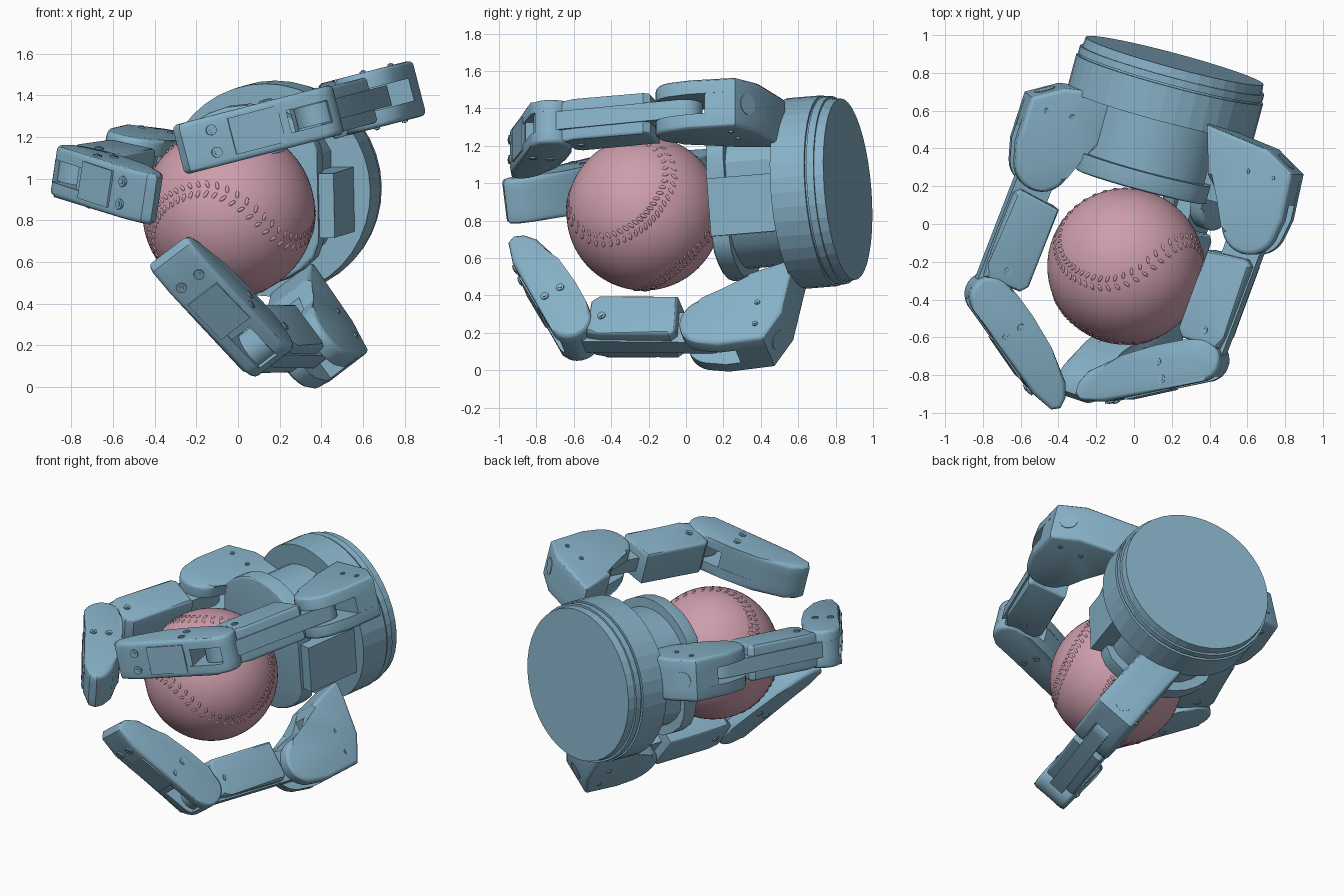
import bpy, bmesh
from math import sin, cos, pi, radians
from mathutils import Vector, Matrix

cube = bpy.data.objects.get("Cube")
if cube:
    bpy.data.objects.remove(cube, do_unlink=True)


def material(name, rgb):
    m = bpy.data.materials.new(name)
    m.use_nodes = True
    m.diffuse_color = (*rgb, 1)
    m.node_tree.nodes["Principled BSDF"].inputs["Base Color"].default_value = (*rgb, 1)
    return m


BLUE = material("steel blue", (0.24, 0.44, 0.57))
PINK = material("dusty pink", (0.61, 0.34, 0.41))


def finish(name, bm, mat, matrix=None, smooth=True):
    if matrix:
        bm.transform(matrix)
    bmesh.ops.recalc_face_normals(bm, faces=bm.faces)
    mesh = bpy.data.meshes.new(name)
    bm.to_mesh(mesh)
    bm.free()
    mesh.materials.append(mat)
    ob = bpy.data.objects.new(name, mesh)
    bpy.context.collection.objects.link(ob)
    if smooth:
        bpy.ops.object.select_all(action='DESELECT')
        ob.select_set(True)
        bpy.context.view_layer.objects.active = ob
        bpy.ops.object.shade_smooth_by_angle(angle=radians(30))
    return ob


def frame(origin, x, z):
    z = z.normalized()
    x = (x - z * x.dot(z)).normalized()
    m = Matrix((x, z.cross(x), z)).transposed().to_4x4()
    m.translation = origin
    return m


def arc(cx, cy, r, start, end, steps=12):
    angles = [radians(start + (end - start) * i / steps) for i in range(steps + 1)]
    return [(cx + r * cos(t), cy + r * sin(t)) for t in angles]


def slab(name, points, matrix, low, high, bevel=0.0, caps=(True, True)):
    """Extrude a profile along local z, rounding the rim of the chosen caps."""
    bm = bmesh.new()
    rings = [[bm.verts.new((x, y, z)) for x, y in points] for z in (low, high)]
    faces = [bm.faces.new(r) for r in rings]
    n = len(points)
    for i in range(n):
        j = (i + 1) % n
        bm.faces.new((rings[0][i], rings[0][j], rings[1][j], rings[1][i]))
    edges = [e for f, on in zip(faces, caps) if on for e in f.edges]
    if bevel:
        bmesh.ops.bevel(bm, geom=edges, offset=bevel, segments=3, profile=0.5, affect='EDGES')
    return finish(name, bm, BLUE, matrix)


def screw(name, matrix, position, direction, r=0.022):
    """A small raised head, placed in the frame of its part."""
    z = matrix.to_3x3() @ Vector(direction)
    m = frame(matrix @ Vector(position), z.orthogonal(), z)
    slab(name, arc(0, 0, r, 0, 330, 11), m, -0.01, 0.007)
    slab(name + "_socket", arc(0, 0, r * 0.5, 0, 300, 5), m, 0, 0.011)


# Base drum: stepped lathe around the tilted palm axis
AXIS = Vector((0.258, 0.963, 0.08)).normalized()
BASE = Vector((0.215, 0.865, 0.968))
palm = frame(BASE, AXIS.cross(Vector((0, 0, 1))), -AXIS)
bm = bmesh.new()
steps = [(0, 0), (0.487, 0), (0.492, 0.05), (0.505, 0.05), (0.505, 0.09), (0.496, 0.09),
         (0.496, 0.1), (0.512, 0.1), (0.512, 0.29), (0, 0.29)]
outline = [bm.verts.new((r, 0, z)) for r, z in steps]
lines = [bm.edges.new(pair) for pair in zip(outline, outline[1:])]
bmesh.ops.spin(bm, geom=outline + lines, cent=(0, 0, 0), axis=(0, 0, 1),
               angle=2 * pi, steps=40, use_merge=True)
bmesh.ops.remove_doubles(bm, verts=bm.verts, dist=0.0005)
finish("base_drum", bm, BLUE, palm, smooth=False)


# Palm: flat-sided round plate, its core and a side housing
def flat_sided(r, half):
    return [(max(-half, min(half, x)), y) for x, y in arc(0, 0, r, 6, 354, 29)]


slab("palm_plate", flat_sided(0.44, 0.355), palm, 0.58, 0.68, 0.015, (False, True))
slab("palm_core", flat_sided(0.38, 0.32), palm, 0.27, 0.59)
slab("palm_housing", [(0, -0.2), (0.43, -0.2), (0.43, 0.11), (0, 0.11)], palm, 0.27, 0.66)

# Shared finger profiles
KNUCKLE = [(0.46, -0.36), (0.42, 0), (0.33, 0.165), (0.08, 0.178)] \
    + arc(0, 0.01, 0.15, 105, 255) + [(0.1, -0.17), (0.2, -0.28)]
KNUCKLE_CORE = [(0.46, -0.36), (0.42, 0), (0.33, 0.165), (0.16, 0.172), (0.16, -0.23), (0.2, -0.28)]
LINK = [(0.17, 0.06), (0.2, -0.165), (0.64, -0.165), (0.68, -0.13), (0.67, 0.075), (0.6, 0.085), (0.2, 0.09)]
TAB = arc(0, 0, 0.1, 90, 270) + arc(0.76, 0, 0.095, -90, 90)
TIP_END = [(0.4, -0.13), (0.6, -0.095), (0.67, -0.05), (0.7, 0.0), (0.68, 0.045), (0.55, 0.085)]
TIP = arc(0, 0, 0.115, 90, 250) + [(0.05, -0.125), (0.2, -0.135)] + TIP_END
TIP_CORE = [(0.16, 0.1), (0.16, -0.133)] + TIP_END
PANEL = [(0.2, 0.09), (0.45, 0.08), (0.45, 0.1), (0.2, 0.111)]


def forked(name, outer, core, matrix, half):
    """Two cheeks with a slot between them, closed by a shorter core."""
    slab(name + "_cheek_a", outer, matrix, 0.055, half, 0.025, (False, True))
    slab(name + "_cheek_b", outer, matrix, -half, -0.055, 0.025, (True, False))
    slab(name + "_core", core, matrix, -0.056, 0.056)


def finger(name, root, joint, end, normal):
    root, joint, end, normal = map(Vector, (root, joint, end, normal))
    if normal.cross(-AXIS).dot(root - BASE) < 0:
        normal = -normal
    knuckle = frame(root, AXIS, -normal)
    link = frame(root, joint - root, normal)
    tip = frame(joint, end - joint, normal)
    forked(name + "_knuckle", KNUCKLE, KNUCKLE_CORE, knuckle, 0.137)
    slab(name + "_link", LINK, link, -0.112, 0.112, 0.018)
    slab(name + "_link_tab", TAB, link, -0.05, 0.05)
    forked(name + "_tip", TIP, TIP_CORE, tip, 0.122)
    slab(name + "_elbow_bridge", arc(0, 0, 0.115, 115, 250), tip, -0.056, 0.056)
    slab(name + "_tip_panel", PANEL, tip, -0.09, 0.09)
    # Screws on both sides and on the tip's outer face, and a cap on the knuckle's chamfer
    for s in (-1, 1):
        screw(name + "_tip_screw", tip, (0.54, 0.087, 0.055 * s), (0.06, 1, 0), 0.026)
        screw(name + "_link_screw", link, (0.6, -0.03, 0.112 * s), (0, 0, s))
        for m in (-0.05, 0.045):
            screw(name + "_side_screw", tip, (0.22, m, 0.122 * s), (0, 0, s))
            screw(name + "_knuckle_screw", knuckle, (0.28, m * 1.5, 0.137 * s), (0, 0, s), 0.015)
    cap = frame(knuckle @ Vector((0.375, 0.0825, 0)), normal, knuckle.to_3x3() @ Vector((0.165, 0.09, 0)))
    slab(name + "_knuckle_cap", arc(0, 0, 0.055, 0, 345, 23), cap, -0.01, 0.004)


finger("upper_finger", (0.63, -0.01, 1.375), (0.37, -0.72, 1.305), (-0.3, -0.9, 1.13), (-0.25, 0, 0.968))
finger("right_finger", (-0.49, 0.33, 1.075), (-0.77, -0.38, 1.025), (-0.41, -0.955, 0.88), (0.146, -0.122, 0.98))
finger("lower_finger", (0.345, 0.14, 0.2), (0.105, -0.59, 0.205), (-0.32, -0.875, 0.625), (0.768, -0.255, 0.588))

# Ball with a double row of raised stitches along its seam
R = 0.414
CENTRE = Vector((-0.045, -0.225, 0.84))
bm = bmesh.new()
bmesh.ops.create_uvsphere(bm, u_segments=64, v_segments=40, radius=R)
finish("ball", bm, PINK, Matrix.Translation(CENTRE))


def seam(t):
    th = pi / 2 - (pi / 2 - 0.44) * cos(t)
    ph = t / 2 + 0.44 * sin(2 * t)
    return Vector((sin(th) * cos(ph), sin(th) * sin(ph), cos(th)))


turn = frame(CENTRE, Vector((0.5, -0.6, 0.6)), Vector((0.85, 0.32, -0.37)))
bm = bmesh.new()
count = 108
for i in range(count):
    t = 4 * pi * i / count
    p = seam(t)
    along = (seam(t + 0.01) - seam(t - 0.01)).normalized()
    side = p.cross(along)
    for s in (-1, 1):
        spot = (p + side * 0.06 * s).normalized()
        place = frame(spot * (R - 0.001), side + along * 0.5 * s, spot)
        shape = Matrix.Diagonal((0.02, 0.009, 0.006, 1))
        bmesh.ops.create_icosphere(bm, subdivisions=2, radius=1, matrix=place @ shape)
finish("ball_stitches", bm, PINK, turn)
